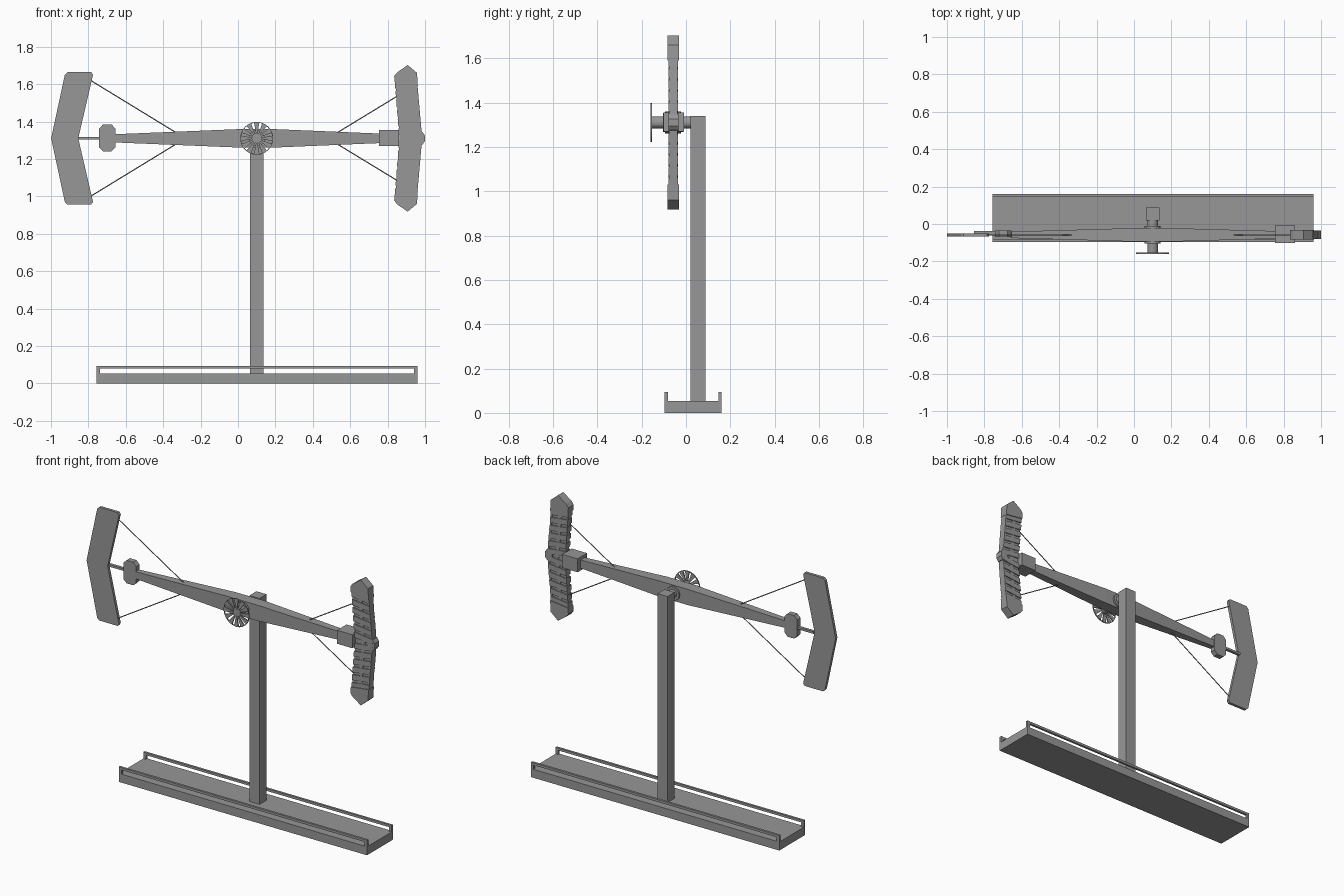
import bpy, bmesh, math
from mathutils import Vector

if "Cube" in bpy.data.objects:
    bpy.data.objects.remove(bpy.data.objects["Cube"])

CX, CZ, CY = 0.1, 1.31, -0.058   # pivot of the rotor arm

grey = bpy.data.materials.new("dark_grey")
grey.diffuse_color = (0.31, 0.31, 0.31, 1)
grey.use_nodes = True
grey.node_tree.nodes["Principled BSDF"].inputs["Base Color"].default_value = grey.diffuse_color


def finish(name, bm):
    bmesh.ops.recalc_face_normals(bm, faces=bm.faces)
    me = bpy.data.meshes.new(name)
    bm.to_mesh(me)
    bm.free()
    me.materials.append(grey)
    ob = bpy.data.objects.new(name, me)
    bpy.context.collection.objects.link(ob)
    return ob


def prism(name, pts, y0, y1):
    """Extrude an xz outline from y0 to y1."""
    bm = bmesh.new()
    a = [bm.verts.new((x, y0, z)) for x, z in pts]
    b = [bm.verts.new((x, y1, z)) for x, z in pts]
    bm.faces.new(a)
    bm.faces.new(b[::-1])
    n = len(pts)
    for i in range(n):
        bm.faces.new((a[i], b[i], b[(i + 1) % n], a[(i + 1) % n]))
    return finish(name, bm)


def box(name, x0, x1, y0, y1, z0, z1):
    return prism(name, [(x0, z0), (x1, z0), (x1, z1), (x0, z1)], y0, y1)


def rod(name, p, q, r, sides=8):
    p, q = Vector(p), Vector(q)
    bm = bmesh.new()
    bmesh.ops.create_cone(bm, cap_ends=True, segments=sides, radius1=r,
                          radius2=r, depth=(q - p).length)
    ob = finish(name, bm)
    ob.location = (p + q) / 2
    ob.rotation_euler = (q - p).to_track_quat('Z', 'Y').to_euler()
    return ob


# Base tray with a rail along each long side
box("base", -0.757, 0.959, -0.096, 0.16, 0, 0.053)
for side, y0, y1 in (("front", -0.096, -0.082), ("back", 0.146, 0.16)):
    box(side + "_rail", -0.757, 0.959, y0, y1, 0.079, 0.094)
    for x in (-0.757, 0.941):
        box(side + "_rail_post", x, x + 0.018, y0, y1, 0.053, 0.079)

# Mast
box("mast", 0.065, 0.135, 0.02, 0.089, 0.05, 1.34)

# Tapered arm
bm = bmesh.new()
rings = []
for x, hy, hz in ((-0.66, 0.017, 0.022), (0.0, 0.036, 0.049),
                  (0.2, 0.036, 0.049), (0.77, 0.02, 0.025)):
    rings.append([bm.verts.new((x, CY + sy * hy, CZ + sz * hz))
                  for sy, sz in ((-1, -1), (1, -1), (1, 1), (-1, 1))])
for a, b in zip(rings, rings[1:]):
    for i in range(4):
        bm.faces.new((a[i], a[(i + 1) % 4], b[(i + 1) % 4], b[i]))
bm.faces.new(rings[0])
bm.faces.new(rings[-1])
finish("arm", bm)

# Shaft and fan: wedge blades inside a thin rim
rod("shaft", (CX, -0.158, CZ), (CX, 0.03, CZ), 0.027, 16)
rod("shaft_collar", (CX, -0.104, CZ), (CX, -0.012, CZ), 0.043, 16)
for i in range(12):
    t = i * math.tau / 12

    def at(r, d):
        return (CX + r * math.cos(t + d), CZ + r * math.sin(t + d))
    prism("fan_blade", [at(0.022, -0.14), at(0.086, -0.17), at(0.087, 0),
                        at(0.086, 0.17), at(0.022, 0.14)], -0.16, -0.153)
    prism("fan_rim", [at(0.084, -0.262), at(0.088, -0.262), at(0.088, 0),
                      at(0.088, 0.262), at(0.084, 0.262), at(0.084, 0)], -0.16, -0.153)

# Left collar block, stub and chevron blade
prism("left_collar", [(-0.743, 1.262), (-0.722, 1.24), (-0.676, 1.24), (-0.655, 1.262),
                      (-0.655, 1.362), (-0.676, 1.384), (-0.722, 1.384), (-0.743, 1.362)],
      -0.070, -0.036)
box("left_stub", -0.855, -0.73, -0.056, -0.038, 1.304, 1.318)
half = [(-0.999, 0), (-0.926, 0.34), (-0.912, 0.354), (-0.785, 0.354),
        (-0.775, 0.34), (-0.854, 0)]
for s in (1, -1):
    prism("left_blade", [(x, CZ + s * z) for x, z in half], -0.068, -0.05)

# Right block and hub knob
box("right_block", 0.755, 0.862, -0.102, -0.008, 1.27, 1.354)
prism("right_hub", [(0.95, 1.27), (0.985, 1.275), (0.999, 1.295), (0.999, 1.325),
                    (0.985, 1.345), (0.95, 1.35)], -0.079, -0.034)

# Right blade: core, spine, end caps and slanted slats
def edge(f, h):
    """Point across the blade (f 0..1) at height h from its middle."""
    k = h / 0.34
    return 0.862 - 0.027 * k + f * (0.124 - 0.003 * k)


for s, side in ((1, "upper"), (-1, "lower")):
    def strip(name, f0, f1, h0, h1, y0, y1, tilt=0.0):
        prism(side + name, [(edge(f0, h0), CZ + s * h0),
                            (edge(f1, h0), CZ + s * (h0 - tilt)),
                            (edge(f1, h1), CZ + s * (h1 - tilt)),
                            (edge(f0, h1), CZ + s * h1)], y0, y1)
    strip("_blade_core", 0.02, 0.98, 0, 0.31, -0.073, -0.042)
    strip("_blade_spine", 0.36, 0.56, 0, 0.31, -0.077, -0.038)
    strip("_blade_edge", 0.9, 0.99, 0, 0.31, -0.077, -0.038)
    for i in range(6):
        h = 0.018 + i * 0.05
        strip("_slat", 0.0, 1.0, h, h + 0.034, -0.0795, -0.0355, 0.014)
    prism(side + "_blade_cap",
          [(edge(0, 0.295), CZ + s * 0.295), (edge(1, 0.28), CZ + s * 0.28),
           (0.957, CZ + s * 0.35), (0.907, CZ + s * 0.392),
           (0.85, CZ + s * 0.352), (0.835, CZ + s * 0.332)], -0.084, -0.031)
    # Bracing struts
    rod(side + "_left_strut", (-0.785, CY, CZ + s * 0.308),
        (-0.335, CY, CZ + s * 0.033), 0.003, 6)
    rod(side + "_right_strut", (0.875, CY, CZ + s * 0.24),
        (0.53, CY, CZ + s * 0.03), 0.003, 6)
